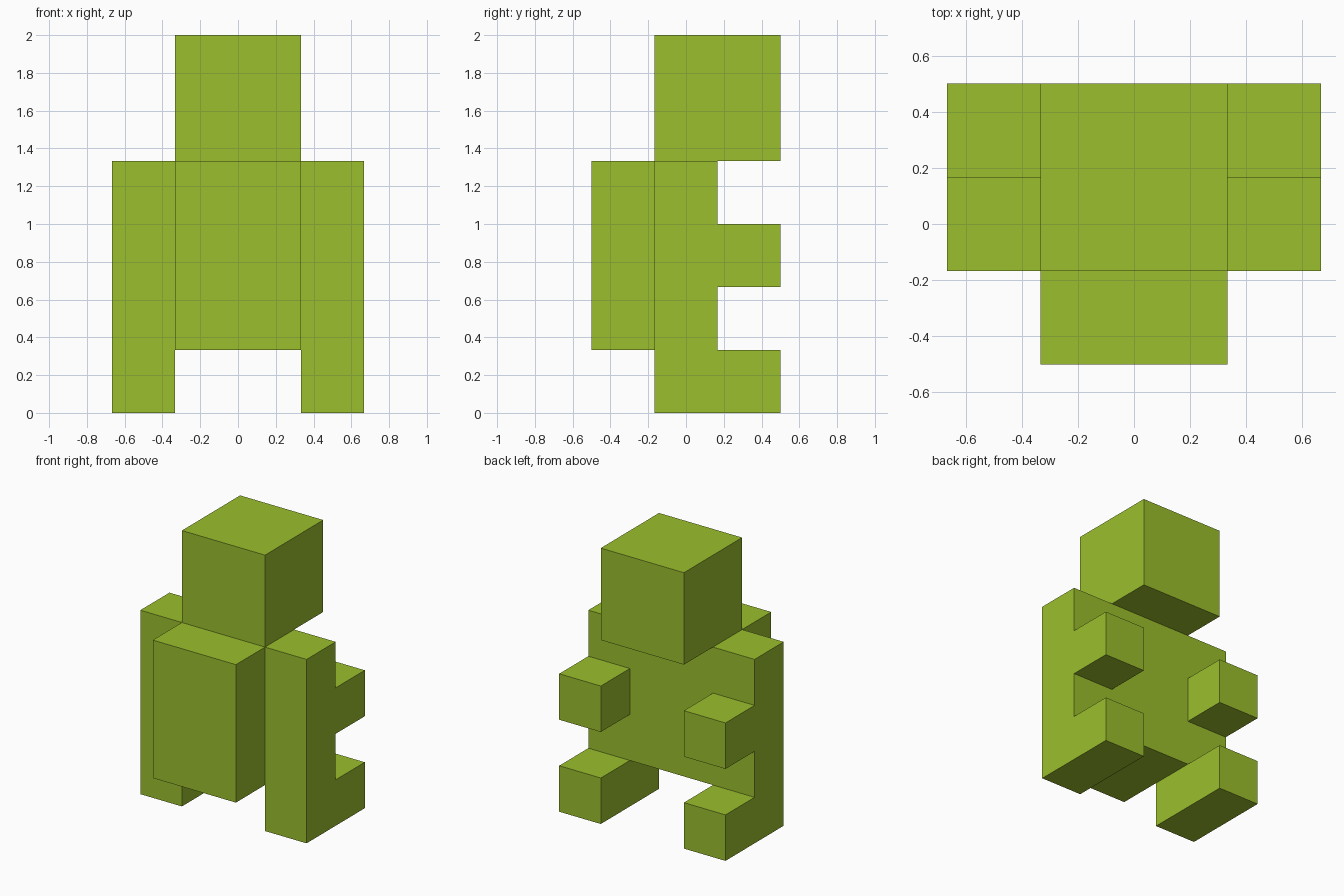
import bpy
import bmesh
from mathutils import Vector

cube = bpy.data.objects.get("Cube")
if cube:
    bpy.data.objects.remove(cube, do_unlink=True)

U = 1 / 3  # block unit

# Single flat colour
COLOUR = (0.328, 0.521, 0.026, 1.0)
green = bpy.data.materials.new("lime_green")
green.use_nodes = True
green.diffuse_color = COLOUR
bsdf = next(n for n in green.node_tree.nodes if n.type == 'BSDF_PRINCIPLED')
bsdf.inputs["Base Color"].default_value = COLOUR


def extrude_profile(name, profile, x0, x1):
    """Extrude a side (y, z) outline along x, all in block units."""
    bm = bmesh.new()
    face = bm.faces.new([bm.verts.new((x0 * U, y * U, z * U)) for y, z in profile])
    ext = bmesh.ops.extrude_face_region(bm, geom=[face])
    moved = [v for v in ext["geom"] if isinstance(v, bmesh.types.BMVert)]
    bmesh.ops.translate(bm, verts=moved, vec=Vector(((x1 - x0) * U, 0, 0)))
    bmesh.ops.recalc_face_normals(bm, faces=bm.faces)
    mesh = bpy.data.meshes.new(name)
    bm.to_mesh(mesh)
    bm.free()
    mesh.materials.append(green)
    obj = bpy.data.objects.new(name, mesh)
    bpy.context.collection.objects.link(obj)
    return obj


def rect(y0, y1, z0, z1):
    return [(y0, z0), (y1, z0), (y1, z1), (y0, z1)]


# Head and torso blocks
extrude_profile("head", rect(-0.5, 1.5, 4, 6), -1, 1)
extrude_profile("torso", rect(-1.5, 0.5, 1, 4), -1, 1)

# Side limbs: tall column with a foot and a hand reaching to +y
limb = [(-0.5, 0), (1.5, 0), (1.5, 1), (0.5, 1), (0.5, 2),
        (1.5, 2), (1.5, 3), (0.5, 3), (0.5, 4), (-0.5, 4)]
for side, x0, x1 in (("left", 1, 2), ("right", -2, -1)):
    extrude_profile(side + "_arm_and_leg", limb, x0, x1)
